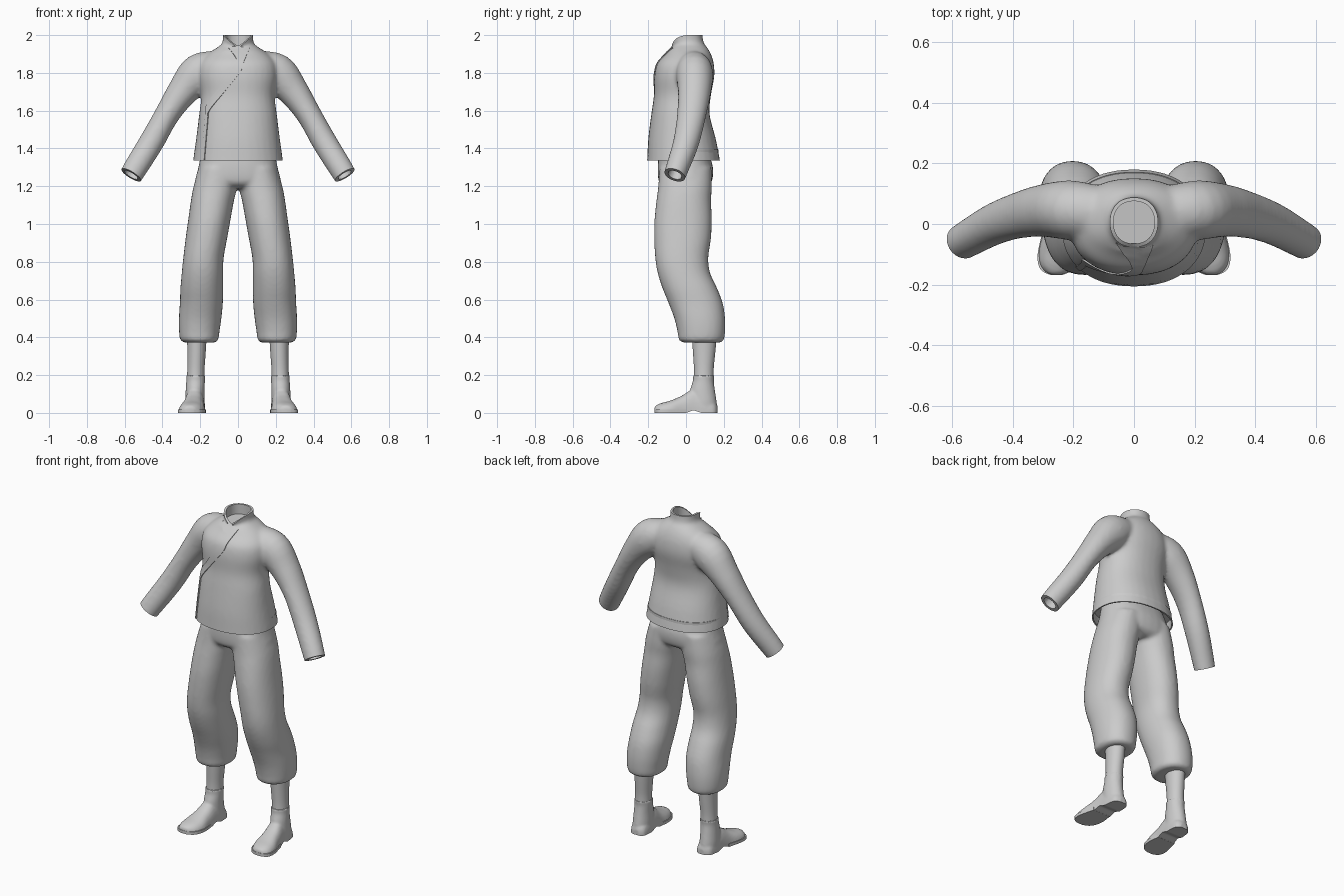
import bpy, bmesh, math
from mathutils import Vector
from mathutils.bvhtree import BVHTree

if "Cube" in bpy.data.objects:
    bpy.data.objects.remove(bpy.data.objects["Cube"])

grey = bpy.data.materials.new("plain grey")
grey.diffuse_color = (0.6, 0.6, 0.6, 1)
grey.use_nodes = True
grey.node_tree.nodes["Principled BSDF"].inputs["Base Color"].default_value = grey.diffuse_color


def spline(rows, n=4):
    """Catmull-Rom resampling of a list of equal-length tuples."""
    p = [rows[0]] + list(rows) + [rows[-1]]
    out = []
    for i in range(1, len(p) - 2):
        for k in range(n):
            t = k / n
            out.append([0.5 * (2 * b + (c - a) * t + (2 * a - 5 * b + 4 * c - d) * t * t
                               + (3 * b - a - 3 * c + d) * t ** 3)
                        for a, b, c, d in zip(*p[i - 1:i + 3])])
    return out + [list(rows[-1])]


def skin(bm, rings):
    """Closed tube through rings of points."""
    vs = [[bm.verts.new(c) for c in r] for r in rings]
    n = len(vs[0])
    for a, b in zip(vs, vs[1:]):
        for i in range(n):
            j = (i + 1) % n
            bm.faces.new((a[i], a[j], b[j], b[i]))
    bm.faces.new(vs[0][::-1])
    bm.faces.new(vs[-1])


def oval(power, n=32):
    for i in range(n):
        a = 2 * math.pi * i / n
        c, s = math.cos(a), math.sin(a)
        yield math.copysign(abs(c) ** power, c), math.copysign(abs(s) ** power, s)


def upright(bm, rows, power=0.9):
    """Loft of level ovals, rows are (z, x0, x1, y0, y1)."""
    skin(bm, [[((x0 + x1) / 2 + c * (x1 - x0) / 2, (y0 + y1) / 2 + s * (y1 - y0) / 2, z)
               for c, s in oval(power)] for z, x0, x1, y0, y1 in spline(rows)])


def limb(bm, rows, side):
    """Loft along a path, rows are (x, y, z, thickness, depth)."""
    rows = spline(rows)
    rings = []
    for i, (x, y, z, r, d) in enumerate(rows):
        t = (Vector(rows[min(i + 1, len(rows) - 1)][:3]) - Vector(rows[max(i - 1, 0)][:3])).normalized()
        u = Vector((0, 1, 0)).cross(t).normalized()
        v = t.cross(u)
        ring = [Vector((x, y, z)) + u * c * r + v * s * d for c, s in oval(1)]
        rings.append([(p.x * side, p.y, p.z) for p in ring])
    skin(bm, rings)


def fuse(bm, voxel, smooth):
    """Merge overlapping solids into one smooth skin, returned as a bmesh."""
    bmesh.ops.recalc_face_normals(bm, faces=bm.faces)
    me = bpy.data.meshes.new("work")
    bm.to_mesh(me)
    bm.free()
    ob = bpy.data.objects.new("work", me)
    bpy.context.collection.objects.link(ob)
    m = ob.modifiers.new("merge", 'REMESH')
    m.mode, m.voxel_size = 'VOXEL', voxel
    m = ob.modifiers.new("soften", 'SMOOTH')
    m.factor, m.iterations = 0.5, smooth
    res = bmesh.new()
    res.from_object(ob, bpy.context.evaluated_depsgraph_get())
    bpy.data.objects.remove(ob)
    return res


def opening(bm, co, no, keep, inset, depth):
    """Cut the skin off at a plane and sink a hollow into the cut end."""
    faces = [f for f in bm.faces if keep(f.calc_center_median())]
    geom = set(faces) | {e for f in faces for e in f.edges} | {v for f in faces for v in f.verts}
    bmesh.ops.bisect_plane(bm, geom=list(geom), plane_co=co, plane_no=no, clear_outer=True)
    rim = [e for e in bm.edges if e.is_boundary]
    caps = bmesh.ops.holes_fill(bm, edges=rim, sides=0)["faces"]
    bmesh.ops.recalc_face_normals(bm, faces=bm.faces)
    bmesh.ops.inset_region(bm, faces=caps, thickness=inset)
    verts = {v for f in caps for v in f.verts}
    if depth:
        low = bmesh.ops.extrude_face_region(bm, geom=caps)["geom"]
        bmesh.ops.delete(bm, geom=caps, context='FACES_ONLY')
        verts = [v for v in low if isinstance(v, bmesh.types.BMVert)]
        bmesh.ops.translate(bm, verts=verts, vec=-Vector(no).normalized() * depth)


def finish(name, bm, angle=40):
    me = bpy.data.meshes.new(name)
    bm.to_mesh(me)
    bm.free()
    ob = bpy.data.objects.new(name, me)
    bpy.context.collection.objects.link(ob)
    me.materials.append(grey)
    bpy.ops.object.select_all(action='DESELECT')
    ob.select_set(True)
    bpy.context.view_layer.objects.active = ob
    bpy.ops.object.shade_smooth_by_angle(angle=math.radians(angle))
    return ob


# Jacket: body and sleeves merged
bm = bmesh.new()
body = [(1.27, .245, -.21, .19), (1.335, .238, -.206, .18), (1.45, .222, -.2, .158),
        (1.58, .206, -.184, .125), (1.68, .195, -.17, .132), (1.78, .21, -.168, .15),
        (1.85, .2, -.152, .147), (1.90, .16, -.108, .132), (1.935, .11, -.083, .112),
        (1.957, .083, -.073, .094), (2.0, .08, -.078, .088), (2.06, .084, -.08, .09)]
upright(bm, [(z, -w, w, a, b) for z, w, a, b in body])
sleeve = [(.08, .035, 1.85, .07, .08), (.20, .045, 1.80, .105, .098), (.29, .045, 1.705, .083, .088),
          (.375, .03, 1.58, .066, .077), (.46, 0, 1.43, .066, .069), (.55, -.05, 1.285, .063, .06),
          (.60, -.08, 1.20, .056, .054)]
for s in (1, -1):
    limb(bm, sleeve, s)
bm = fuse(bm, .011, 8)
opening(bm, (0, 0, 1.335), (0, 0, -1), lambda c: abs(c.x) < .36 and c.z < 1.45, .008, .06)
for s in (1, -1):
    opening(bm, (.562 * s, -.06, 1.258), (.5 * s, -.3, -.81), lambda c: c.x * s > .42 and c.z < 1.42, .02, .05)
opening(bm, (0, 0, 2.0), (0, 0, 1), lambda c: c.z > 1.96, .012, .06)
# Collar dips towards the front
for v in bm.verts:
    if v.co.z > 1.92 and v.co.y < 0 and abs(v.co.x) < .1:
        v.co.z += v.co.y * .9 * (1 - abs(v.co.x) / .1) * (v.co.z - 1.92) / .08
tree = BVHTree.FromBMesh(bm)
finish("jacket", bm)

# Overlapping front band, laid on the jacket surface
left = [(-.065, 1.95), (-.008, 1.87), (-.03, 1.825), (-.10, 1.72), (-.163, 1.635), (-.172, 1.56), (-.19, 1.338)]
right = [(.065, 1.94), (.032, 1.86), (.012, 1.805), (-.075, 1.695), (-.15, 1.60), (-.158, 1.55), (-.176, 1.338)]
bm = bmesh.new()
grid = []
for (ax, az), (bx, bz) in zip(spline(left, 6), spline(right, 6)):
    row = []
    for k in range(5):
        x, z = ax + (bx - ax) * k / 4, az + (bz - az) * k / 4
        hit, nor, _, _ = tree.ray_cast(Vector((x, -1, z)), Vector((0, 1, 0)))
        if hit is None:
            break
        row.append((hit, nor))
    if len(row) == 5 and max(h.y for h, _ in row) < 0:
        grid.append([[bm.verts.new(h + n * d) for h, n in row] for d in (-.004, .005)])
for (a0, a1), (b0, b1) in zip(grid, grid[1:]):
    for k in range(4):
        bm.faces.new((a1[k], b1[k], b1[k + 1], a1[k + 1]))
    for k in (0, 4):
        bm.faces.new((a0[k], b0[k], b1[k], a1[k]))
bmesh.ops.recalc_face_normals(bm, faces=bm.faces)
finish("front_band", bm)

# Trousers: hips and two baggy legs merged
bm = bmesh.new()
upright(bm, [(1.19, -.17, .17, -.10, .10), (1.22, -.225, .225, -.142, .135),
             (1.30, -.21, .21, -.15, .143), (1.40, -.19, .19, -.14, .11)], .85)
leg = [(.372, .125, .28, -.01, .18), (.385, .105, .305, -.037, .2), (.43, .098, .312, -.045, .207),
       (.5, .088, .313, -.062, .207), (.58, .08, .308, -.092, .195), (.66, .079, .305, -.125, .165),
       (.74, .079, .298, -.15, .128), (.82, .076, .29, -.163, .118), (.92, .058, .278, -.168, .132),
       (1.02, .04, .264, -.167, .137), (1.12, .022, .25, -.157, .133), (1.2, .004, .235, -.147, .137),
       (1.3, .0, .205, -.14, .135)]
for s in (1, -1):
    upright(bm, [(z, s * a, s * b, c, d) for z, a, b, c, d in leg], .92)
finish("trousers", fuse(bm, .011, 6))

for s, tag in ((1, "left"), (-1, "right")):
    # Ankle wrap
    bm = bmesh.new()
    upright(bm, [(.19, .178, .27, .042, .146), (.24, .177, .268, .042, .147),
                 (.32, .171, .268, .037, .155), (.42, .165, .27, .03, .165)], 1)
    for v in bm.verts:
        v.co.x *= s
    bmesh.ops.recalc_face_normals(bm, faces=bm.faces)
    finish(tag + "_ankle_wrap", bm)

    # Boot: shaft plus foot, flattened underneath
    bm = bmesh.new()
    upright(bm, [(.02, .177, .278, .03, .165), (.06, .176, .28, .02, .162), (.12, .177, .277, .022, .153),
                 (.17, .175, .274, .036, .147), (.2, .174, .275, .036, .151)], 1)
    foot = [(.168, .222, .02, .035), (.15, .225, .046, .06), (.10, .227, .054, .10), (.04, .230, .055, .125),
            (-.02, .236, .06, .092), (-.08, .243, .07, .066), (-.13, .25, .062, .052),
            (-.158, .254, .04, .04), (-.167, .256, .02, .03)]
    skin(bm, [[(x + c * w, y, max(-.02, q * h)) for c, q in oval(.8)] for y, x, w, h in spline(foot)])
    bm = fuse(bm, .007, 4)
    for v in bm.verts:
        v.co.x *= s
        arch = .014 * max(0, 1 - abs(v.co.y - .04) / .04)
        v.co.z = max(v.co.z, arch)
    bmesh.ops.recalc_face_normals(bm, faces=bm.faces)
    finish(tag + "_boot", bm)

    # Thin sole welt around the front of the boot
    bm = bmesh.new()
    rim = spline([(.0, .236, .058), (-.06, .24, .07), (-.11, .247, .071), (-.15, .253, .055), (-.168, .256, .02)])
    outline = [(x - w, y) for y, x, w in rim] + [(x + w, y) for y, x, w in rim[::-1]]
    skin(bm, [[(x * s, y, z) for x, y in outline] for z in (0, .018)])
    bmesh.ops.recalc_face_normals(bm, faces=bm.faces)
    finish(tag + "_sole", bm)
